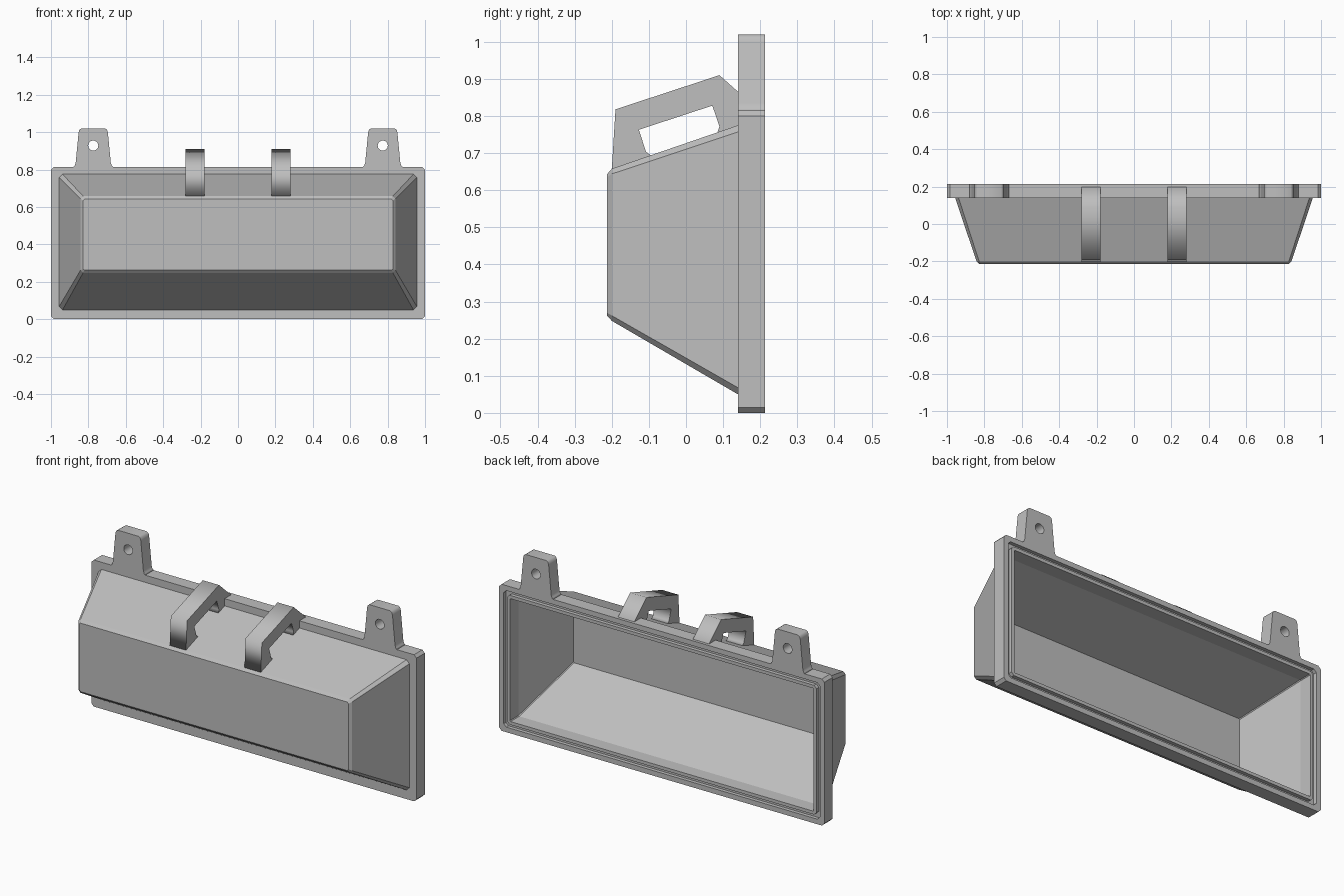
import bpy, bmesh, math
from mathutils import Matrix

if "Cube" in bpy.data.objects:
    bpy.data.objects.remove(bpy.data.objects["Cube"])

GREY = (0.52, 0.52, 0.52, 1)
mat = bpy.data.materials.new("plain grey")
mat.use_nodes = True
mat.diffuse_color = GREY
mat.node_tree.nodes["Principled BSDF"].inputs["Base Color"].default_value = GREY


def ring(bm, y, hw, z0, z1, c):
    """Rectangle with cut corners in the plane at depth y."""
    pts = [(hw, z0 + c), (hw, z1 - c), (hw - c, z1), (c - hw, z1),
           (-hw, z1 - c), (-hw, z0 + c), (c - hw, z0), (hw - c, z0)]
    return [bm.verts.new((x, y, z)) for x, z in pts]


def loft(name, sections):
    """Skin through the sections in order and cap both ends."""
    bm = bmesh.new()
    rings = [ring(bm, *s) for s in sections]
    for a, b in zip(rings, rings[1:]):
        for i in range(len(a)):
            j = (i + 1) % len(a)
            bm.faces.new((a[i], a[j], b[j], b[i]))
    bm.faces.new(rings[0])
    bm.faces.new(rings[-1])
    bmesh.ops.recalc_face_normals(bm, faces=bm.faces)
    mesh = bpy.data.meshes.new(name)
    bm.to_mesh(mesh)
    bm.free()
    mesh.materials.append(mat)
    obj = bpy.data.objects.new(name, mesh)
    bpy.context.collection.objects.link(obj)
    return obj


def plate(name, outlines, depth, matrix):
    """Flat plate from closed outlines (inner ones are holes), centred in depth."""
    curve = bpy.data.curves.new(name, "CURVE")
    curve.dimensions = "2D"
    curve.fill_mode = "BOTH"
    curve.extrude = depth / 2
    for pts in outlines:
        s = curve.splines.new("POLY")
        s.points.add(len(pts) - 1)
        for p, (u, v) in zip(s.points, pts):
            p.co = (u, v, 0, 1)
        s.use_cyclic_u = True
    obj = bpy.data.objects.new(name, curve)
    bpy.context.collection.objects.link(obj)
    obj.matrix_world = matrix
    curve.materials.append(mat)
    bpy.ops.object.select_all(action="DESELECT")
    obj.select_set(True)
    bpy.context.view_layer.objects.active = obj
    bpy.ops.object.convert(target="MESH")
    return bpy.context.object


# Hollow housing: front face, tapered sides, flange, seal groove, open interior
FRONT, SEAT, BACK, TOP = -0.213, 0.14, 0.213, 0.815


def flange(y, inset, c=0.015):
    return (y, 1 - inset, inset, TOP - inset, c)


loft("housing", [
    (FRONT, 0.828, 0.262, 0.643, 0.008),
    (-0.2, 0.842, 0.248, 0.658, 0.014),
    (SEAT, 0.956, 0.05, 0.775, 0.018),
    flange(SEAT, 0),
    flange(BACK, 0),
    flange(BACK, 0.028),
    flange(BACK - 0.02, 0.028),
    flange(BACK - 0.02, 0.048),
    flange(BACK, 0.048),
    flange(BACK, 0.066, 0.004),
    flange(SEAT, 0.068, 0.004),
    (-0.183, 0.82, 0.272, 0.632, 0.004),
])

# Mounting ears with screw holes
half = [(0.108, TOP - 0.002), (0.099, 0.821), (0.094, 0.835),
        (0.078, 1.0), (0.074, 1.013), (0.064, 1.02)]
ear = half + [(-x, z) for x, z in reversed(half)]
angles = [math.tau * i / 24 for i in range(24)]
hole = [(0.027 * math.cos(a), 0.928 + 0.027 * math.sin(a)) for a in angles]
upright = Matrix.Rotation(math.pi / 2, 4, "X")
for side, s in (("left", 1), ("right", -1)):
    place = Matrix.Translation((s * 0.774, (SEAT + BACK) / 2, 0)) @ upright
    plate(side + "_mounting_ear", [ear, hole], BACK - SEAT, place)

# Angular arch handles over the sloping top, running back onto the flange
arch = [(-0.2, 0.655), (-0.19, 0.818), (0.09, 0.91), (0.198, 0.814),
        (0.198, 0.8), (0.15, 0.765), (0.083, 0.75), (0.09, 0.772),
        (0.071, 0.828), (-0.127, 0.763), (-0.108, 0.704), (-0.09, 0.69)]
sideways = Matrix(((0, 0, 1, 0), (1, 0, 0, 0), (0, 1, 0, 0), (0, 0, 0, 1)))
for side, s in (("left", 1), ("right", -1)):
    place = Matrix.Translation((s * 0.23, 0, 0)) @ sideways
    plate(side + "_handle", [arch], 0.1, place)
